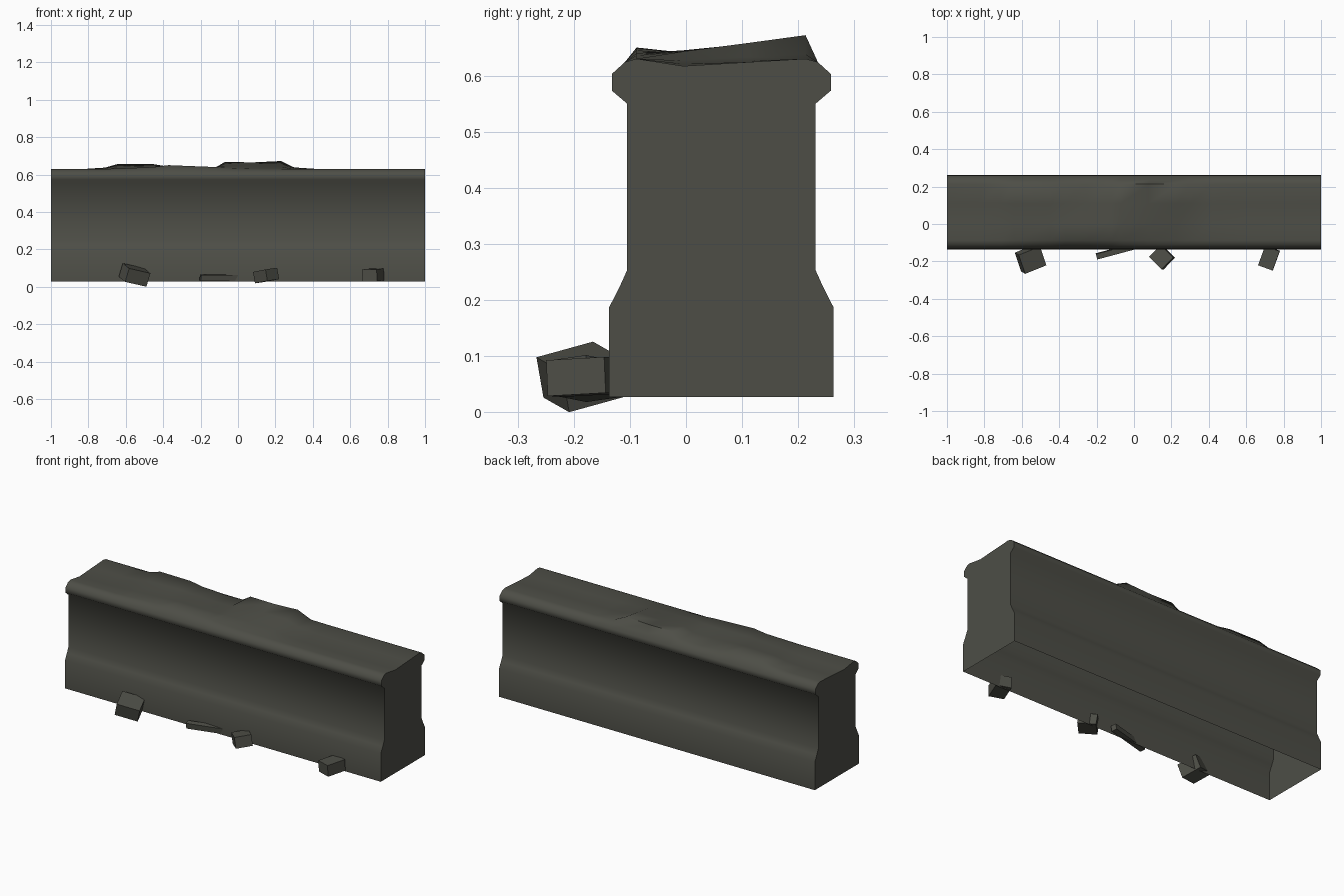
import bpy, bmesh, math
from mathutils import Matrix, Euler

if "Cube" in bpy.data.objects:
    bpy.data.objects.remove(bpy.data.objects["Cube"])

concrete = bpy.data.materials.new("dark_concrete")
concrete.diffuse_color = (0.075, 0.076, 0.062, 1)
concrete.use_nodes = True
concrete.node_tree.nodes["Principled BSDF"].inputs["Base Color"].default_value = concrete.diffuse_color

CY = 0.063  # centre line of the barrier
# half width, height up one side: plinth, wall, lip
SIDE = [(0.2, 0.027), (0.2, 0.187), (0.182, 0.222), (0.168, 0.253),
        (0.168, 0.55), (0.195, 0.573), (0.195, 0.603), (0.172, 0.624)]
# x, then extra height of the front crest, middle and back crest (worn top)
TOP = [(-1, 0, 0, 0), (-0.82, 0, 0, 0), (-0.71, 0, .005, .007),
       (-0.64, .002, .01, .027), (-0.45, .01, .02, .025), (-0.37, .02, .024, .012),
       (-0.25, .015, .022, .004), (-0.12, .01, .022, .006), (-0.07, .006, .028, .037),
       (0.08, 0, .026, .035), (0.23, 0, .026, .042), (0.30, 0, .01, .008),
       (0.42, 0, .004, 0), (0.6, 0, 0, 0), (1, 0, 0, 0)]


def add_object(name, bm, angle=None):
    me = bpy.data.meshes.new(name)
    bm.to_mesh(me)
    bm.free()
    me.materials.append(concrete)
    ob = bpy.data.objects.new(name, me)
    bpy.context.collection.objects.link(ob)
    if angle:
        bpy.ops.object.select_all(action='DESELECT')
        ob.select_set(True)
        bpy.context.view_layer.objects.active = ob
        bpy.ops.object.shade_smooth_by_angle(angle=math.radians(angle))
    return ob


# Barrier: cross-sections lofted along x, open underneath
bm = bmesh.new()
rings = []
for x, hf, hm, hb in TOP:
    crest = [(-0.088, 0.63 + hf), (-0.005, 0.617 + hm),
             (0.11, 0.624 + (hm + hb) / 2), (0.213, 0.63 + hb)]
    section = ([(CY - w, z) for w, z in SIDE] + crest
               + [(CY + w, z) for w, z in reversed(SIDE)])
    rings.append([bm.verts.new((x, y, z)) for y, z in section])
for a, b in zip(rings, rings[1:]):
    for i in range(len(a) - 1):
        bm.faces.new((a[i], b[i], b[i + 1], a[i + 1]))
bm.faces.new(rings[0])
bm.faces.new(rings[-1][::-1])
bmesh.ops.recalc_face_normals(bm, faces=bm.faces)
add_object("barrier", bm, 60)


# Rubble: tilted blocks lying against the front foot
def rubble(name, loc, size, rot):
    bm = bmesh.new()
    m = (Matrix.Translation(loc)
         @ Euler([math.radians(r) for r in rot]).to_matrix().to_4x4()
         @ Matrix.Diagonal((*size, 1)))
    bmesh.ops.create_cube(bm, size=1, matrix=m)
    add_object(name, bm)


rubble("large_chunk", (-0.553, -0.187, 0.063), (0.125, 0.11, 0.076), (15, 12, 22))
rubble("thin_slab", (-0.08, -0.141, 0.048), (0.25, 0.03, 0.032), (8, 0, 15))
rubble("small_chunk", (0.15, -0.178, 0.06), (0.095, 0.09, 0.062), (6, -8, -45))
rubble("end_chunk", (0.722, -0.182, 0.063), (0.083, 0.11, 0.064), (3, -1, -20))
